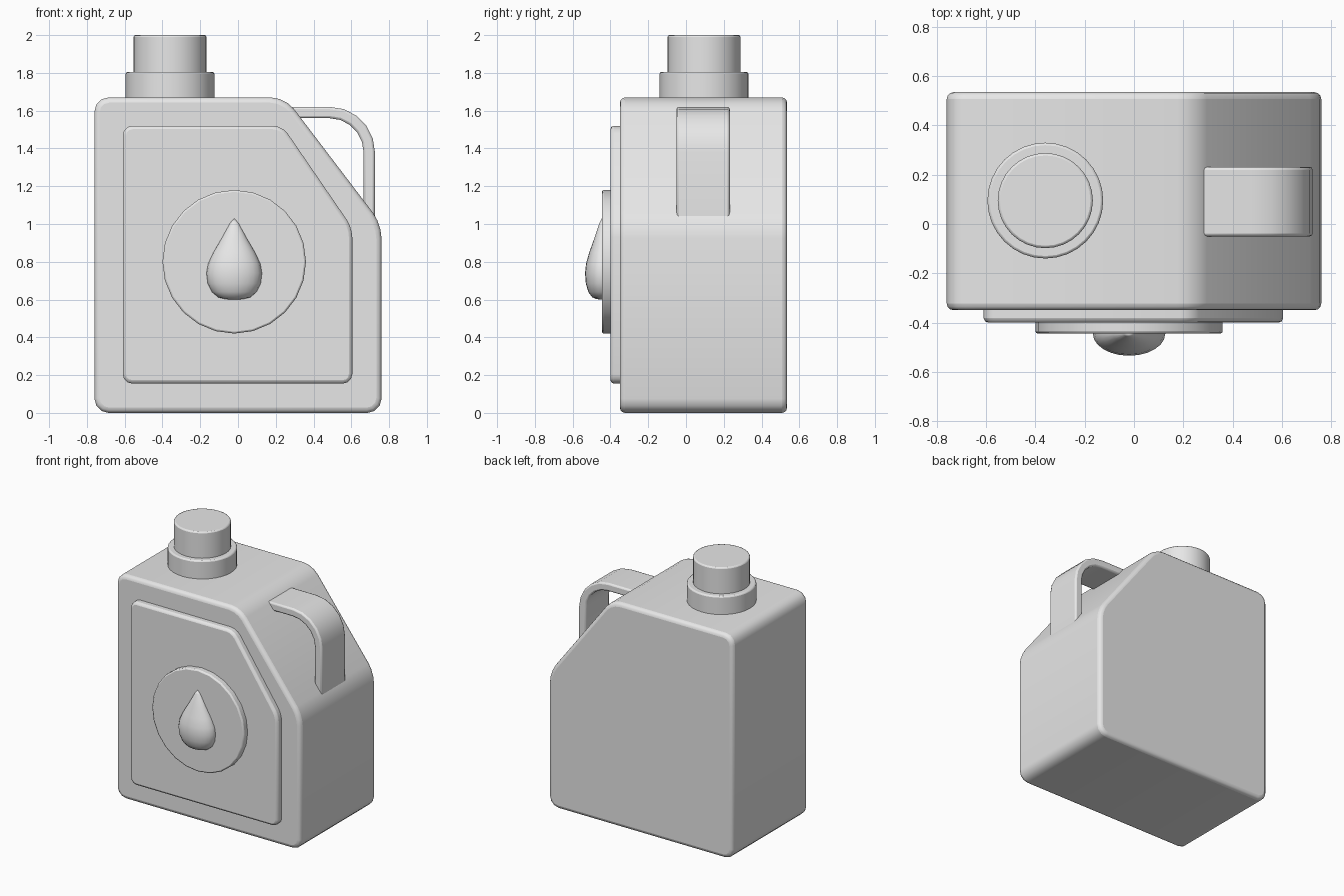
import bpy, bmesh, math
from mathutils import Matrix, Vector

cube = bpy.data.objects.get("Cube")
if cube:
    bpy.data.objects.remove(cube, do_unlink=True)

grey = bpy.data.materials.new("plain grey")
grey.use_nodes = True
grey.diffuse_color = (0.8, 0.8, 0.8, 1)
grey.node_tree.nodes["Principled BSDF"].inputs["Base Color"].default_value = (0.8, 0.8, 0.8, 1)


def finish(name, bm, rim=0.0, segments=2):
    """Turn a bmesh into a smooth shaded object with softened rims."""
    bmesh.ops.recalc_face_normals(bm, faces=bm.faces)
    mesh = bpy.data.meshes.new(name)
    bm.to_mesh(mesh)
    bm.free()
    mesh.materials.append(grey)
    obj = bpy.data.objects.new(name, mesh)
    bpy.context.collection.objects.link(obj)
    if rim:
        mod = obj.modifiers.new("soft rims", "BEVEL")
        mod.width, mod.segments = rim, segments
        mod.limit_method, mod.angle_limit = "ANGLE", math.radians(50)
    bpy.ops.object.select_all(action="DESELECT")
    obj.select_set(True)
    bpy.context.view_layer.objects.active = obj
    bpy.ops.object.shade_smooth_by_angle(angle=math.radians(40))
    return obj


def slab(name, outline, y0, y1, corner, rim, segments=2):
    """Extrude an x-z outline along y, with rounded corners."""
    bm = bmesh.new()
    face = bm.faces.new([bm.verts.new((x, y0, z)) for x, z in outline])
    new = bmesh.ops.extrude_face_region(bm, geom=[face])["geom"]
    moved = [v for v in new if isinstance(v, bmesh.types.BMVert)]
    bmesh.ops.translate(bm, verts=moved, vec=(0, y1 - y0, 0))
    if corner:
        along = [e for e in bm.edges if abs(e.verts[0].co.y - e.verts[1].co.y) > 1e-4]
        bmesh.ops.bevel(bm, geom=along, offset=corner, offset_type="OFFSET",
                        segments=3, profile=0.5, affect="EDGES")
    return finish(name, bm, rim, segments)


def disc(name, radius, depth, centre, sides, rim, facing_front=False):
    bm = bmesh.new()
    turn = Matrix.Rotation(math.pi / 2, 4, "X") if facing_front else Matrix()
    bmesh.ops.create_cone(bm, cap_ends=True, segments=sides, radius1=radius, radius2=radius,
                          depth=depth, matrix=Matrix.Translation(centre) @ turn)
    return finish(name, bm, rim)


# Container body and raised front panel
slab("body", [(-0.76, 0), (0.76, 0), (0.76, 1.0), (0.25, 1.67), (-0.76, 1.67)],
     -0.35, 0.535, 0.075, 0.028, 3)
slab("front_panel", [(-0.61, 0.155), (0.605, 0.155), (0.605, 0.98), (0.235, 1.52), (-0.61, 1.52)],
     -0.40, -0.33, 0.05, 0.018)

# Neck and cap
disc("neck_collar", 0.235, 0.17, (-0.36, 0.095, 1.72), 32, 0.01)
disc("cap", 0.193, 0.25, (-0.36, 0.095, 1.875), 32, 0.01)

# Handle: straight top, quarter bend, straight drop into the slope
def bend(radius):
    return [(0.485 + radius * math.sin(a), 1.38 + radius * math.cos(a))
            for a in (math.pi / 2 * i / 5 for i in range(6))]

outer = [(0.26, 1.62)] + bend(0.24) + [(0.725, 1.02)]
inner = [(0.26, 1.56)] + bend(0.18) + [(0.665, 1.02)]
slab("handle", outer + inner[::-1], -0.05, 0.232, 0, 0.012)

# Round badge
disc("badge", 0.38, 0.07, (-0.02, -0.41, 0.80), 24, 0.01, True)

# Flattened droplet, spun from a half profile
bm = bmesh.new()
profile = [(0, 1.03), (0.022, 1.005), (0.066, 0.925), (0.11, 0.85), (0.138, 0.79), (0.147, 0.74),
           (0.14, 0.685), (0.118, 0.64), (0.085, 0.612), (0.045, 0.602), (0, 0.6)]
verts = [bm.verts.new((r, 0, z)) for r, z in profile]
edges = [bm.edges.new(pair) for pair in zip(verts, verts[1:])]
bmesh.ops.spin(bm, geom=verts + edges, cent=(0, 0, 0), axis=(0, 0, 1),
               angle=math.tau, steps=24, use_duplicate=False)
bmesh.ops.remove_doubles(bm, verts=bm.verts, dist=0.0005)
bmesh.ops.scale(bm, verts=bm.verts, vec=Vector((1, 0.61, 1)))
bmesh.ops.translate(bm, verts=bm.verts, vec=(-0.02, -0.445, 0))
finish("droplet", bm)
